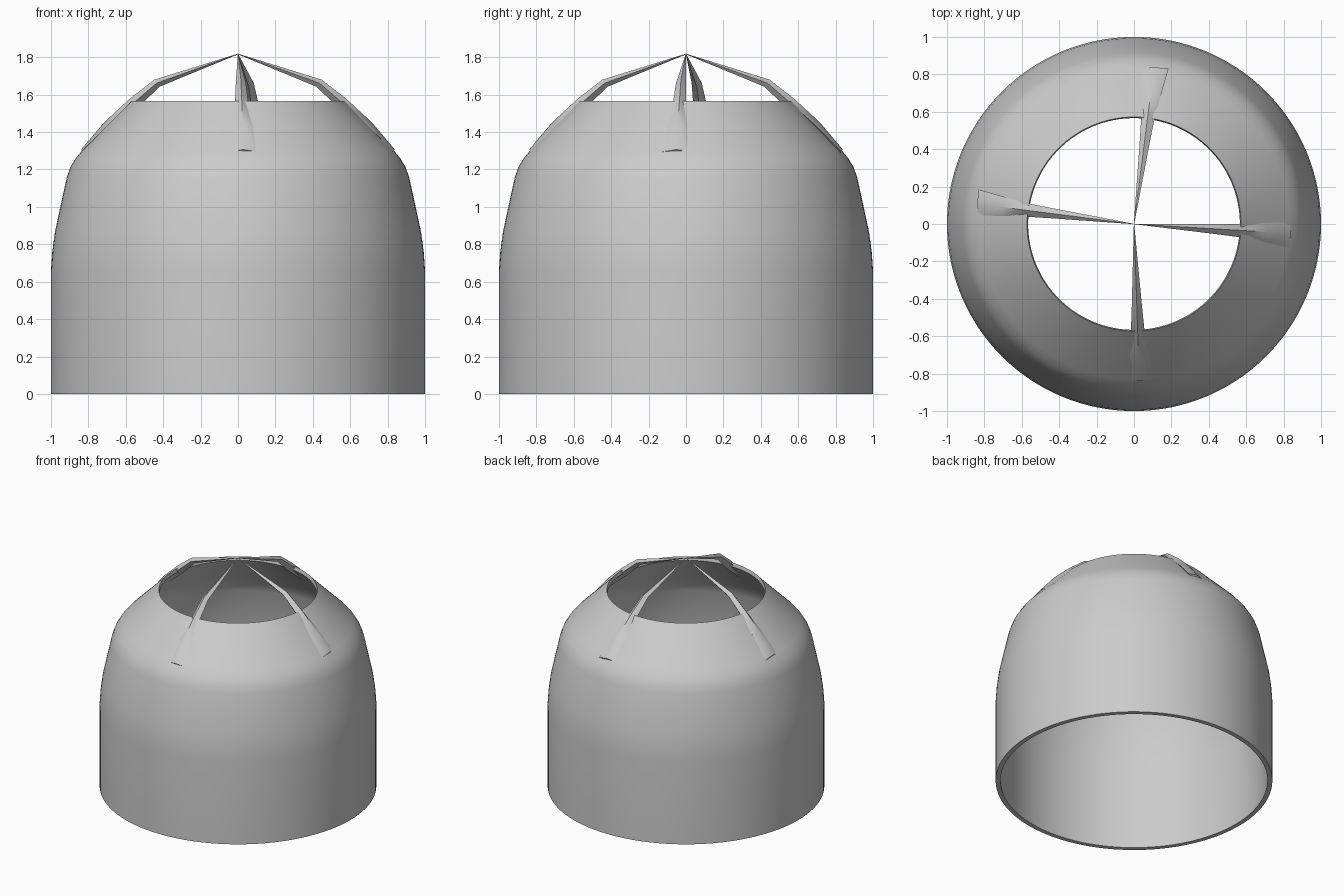
import bpy, bmesh
from math import cos, sin, radians, pi

if "Cube" in bpy.data.objects:
    bpy.data.objects.remove(bpy.data.objects["Cube"])


def make_object(name, bm, angle):
    bmesh.ops.recalc_face_normals(bm, faces=bm.faces)
    me = bpy.data.meshes.new(name)
    bm.to_mesh(me)
    bm.free()
    ob = bpy.data.objects.new(name, me)
    bpy.context.collection.objects.link(ob)
    bpy.ops.object.select_all(action='DESELECT')
    ob.select_set(True)
    bpy.context.view_layer.objects.active = ob
    bpy.ops.object.shade_smooth_by_angle(angle=radians(angle))
    return ob


def loft(bm, rings, closed):
    # bridge successive rings of vertices with quads
    pairs = list(zip(rings, rings[1:] + rings[:1])) if closed else list(zip(rings, rings[1:]))
    for a, b in pairs:
        n = len(a)
        for i in range(n):
            j = (i + 1) % n
            bm.faces.new((a[i], a[j], b[j], b[i]))


# Dome shell: outer wall up to the rim, then the inner wall back down
outer = [(1.0, 0), (1.0, 0.66), (0.993, 0.76), (0.978, 0.87), (0.915, 1.16),
         (0.895, 1.215), (0.868, 1.26), (0.83, 1.305), (0.605, 1.53), (0.572, 1.565)]
inner = [(0.566, 1.535), (0.80, 1.285), (0.855, 1.21), (0.88, 1.15),
         (0.943, 0.865), (0.965, 0.66), (0.965, 0)]
SEG = 128
bm = bmesh.new()
rings = [[bm.verts.new((r * cos(2 * pi * i / SEG), r * sin(2 * pi * i / SEG), z))
          for i in range(SEG)] for r, z in outer + inner]
loft(bm, rings, True)
make_object("dome_shell", bm, 40)


# Ribs: tapering spokes from the dome shoulder to a common apex
# each station: distance, height, half width, height above and below the path
stations = [(0.83, 1.295, 0.075, 0.012, 0.02), (0.70, 1.430, 0.055, 0.022, 0.025),
            (0.565, 1.55, 0.036, 0.025, 0.03), (0.435, 1.662, 0.027, 0.018, 0.02),
            (0.0, 1.818, 0.001, 0.001, 0.002)]


def rib(name, heading, drift):
    # drift: sideways offset at the rim, growing with distance
    c, s = cos(radians(heading)), sin(radians(heading))
    bm = bmesh.new()
    rings = []
    for r, z, w, up, down in stations:
        d = drift * r / 0.57
        k = 0.7
        section = [(w, 0, 0), (0, up * k, up), (-w, 0, 0), (0, -down * k, -down)]
        rings.append([bm.verts.new(((r + o) * c - (d + y) * s,
                                    (r + o) * s + (d + y) * c, z + h))
                      for y, o, h in section])
    loft(bm, rings, False)
    bm.faces.new(rings[0])
    bm.faces.new(rings[-1])
    make_object(name, bm, 50)


for name, heading, drift in (("right_rib", 0, -0.035), ("back_rib", 90, -0.075),
                             ("left_rib", 180, -0.075), ("front_rib", 270, 0.02)):
    rib(name, heading, drift)
